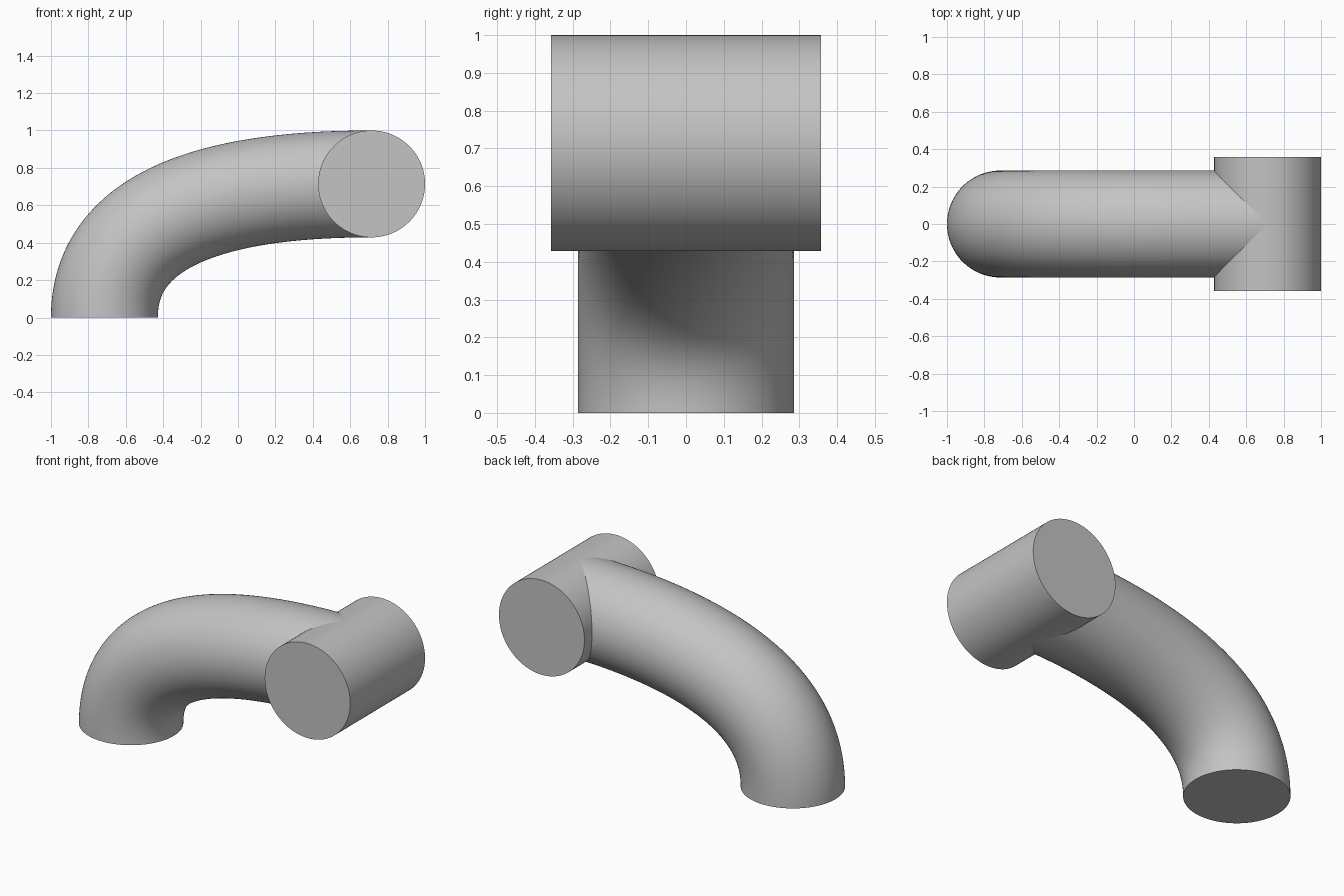
import bpy, bmesh, math
from mathutils import Vector

cube = bpy.data.objects.get("Cube")
if cube:
    bpy.data.objects.remove(cube, do_unlink=True)

RADIUS = 2 / 7
REACH = 5 / 7        # distance of both ends from the centre, and height of the crossbar
HALF_BAR = 2.5 / 7
SIDES = 96

grey = bpy.data.materials.new("plain grey")
grey.use_nodes = True
colour = (0.55, 0.55, 0.55, 1)
grey.diffuse_color = colour
grey.node_tree.nodes["Principled BSDF"].inputs["Base Color"].default_value = colour


def sweep(name, points, tangents, side):
    """Sweep a circle along a flat path; side is the direction across the path."""
    bm = bmesh.new()
    rings = []
    for p, t in zip(points, tangents):
        up = t.normalized().cross(side)
        ring = []
        for i in range(SIDES):
            a = math.tau * i / SIDES
            ring.append(bm.verts.new(p + RADIUS * (math.cos(a) * up + math.sin(a) * side)))
        rings.append(ring)
    for lower, upper in zip(rings, rings[1:]):
        for i in range(SIDES):
            j = (i + 1) % SIDES
            bm.faces.new((lower[i], lower[j], upper[j], upper[i]))
    bm.faces.new(rings[0])
    bm.faces.new(rings[-1])
    bmesh.ops.recalc_face_normals(bm, faces=bm.faces)
    mesh = bpy.data.meshes.new(name)
    bm.to_mesh(mesh)
    bm.free()
    mesh.materials.append(grey)
    obj = bpy.data.objects.new(name, mesh)
    bpy.context.collection.objects.link(obj)
    bpy.ops.object.select_all(action="DESELECT")
    obj.select_set(True)
    bpy.context.view_layer.objects.active = obj
    bpy.ops.object.shade_smooth_by_angle(angle=math.radians(35))
    return obj


# Bent pipe: leaves the ground vertically and meets the crossbar horizontally
start = Vector((-REACH, 0, 0))
corner = Vector((-REACH, 0, REACH))
end = Vector((REACH, 0, REACH))
steps = [i / 64 for i in range(65)]
path = [(1 - s) ** 2 * start + 2 * s * (1 - s) * corner + s * s * end for s in steps]
directions = [(1 - s) * (corner - start) + s * (end - corner) for s in steps]
sweep("bent_pipe", path, directions, Vector((0, 1, 0)))

# Crossbar: straight cylinder lying front to back at the top end
along = Vector((0, HALF_BAR, 0))
sweep("crossbar", [end - along, end + along], [along, along], Vector((1, 0, 0)))
